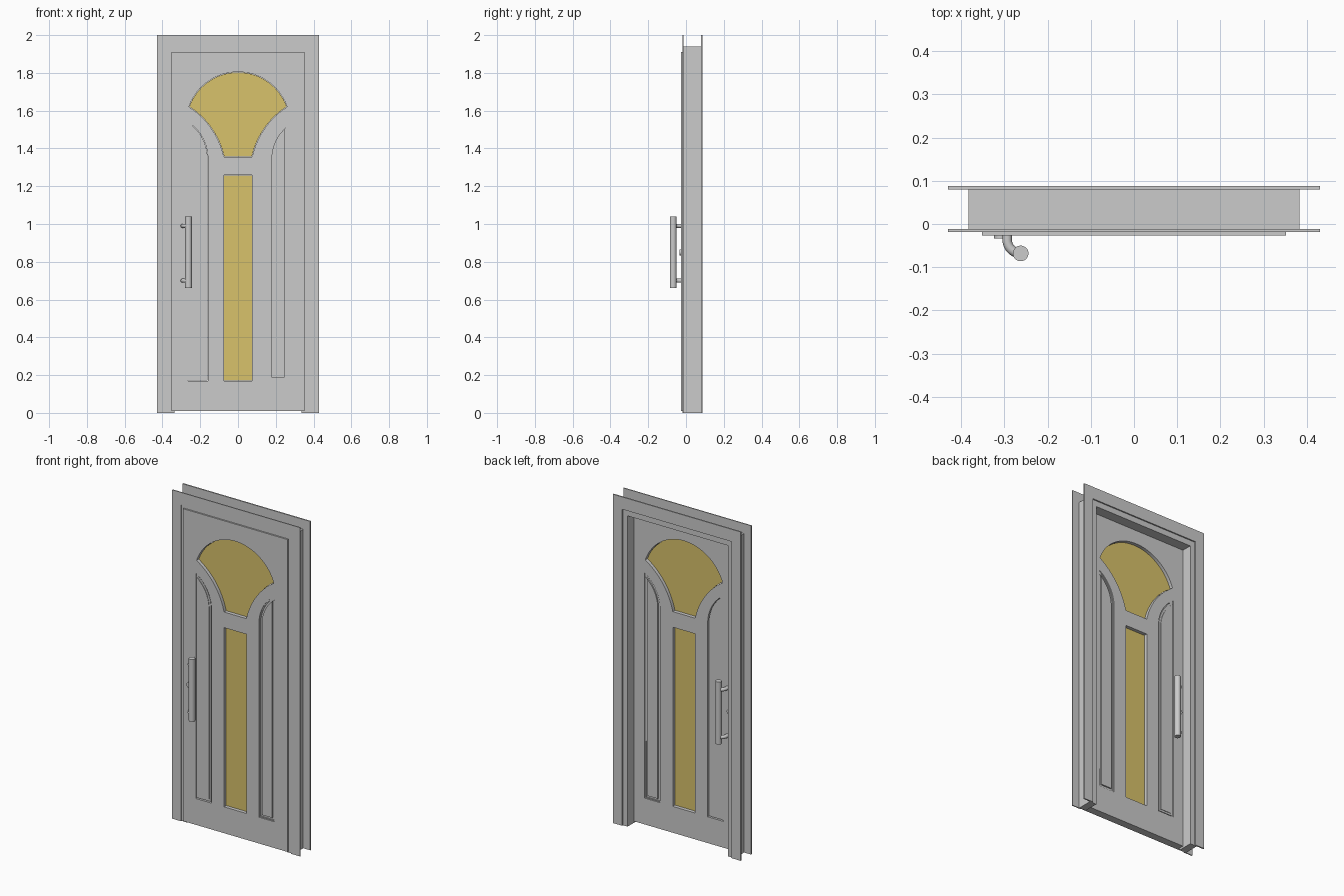
import bpy
import math
from mathutils import Vector

cube = bpy.data.objects.get("Cube")
if cube:
    bpy.data.objects.remove(cube, do_unlink=True)


def material(name, rgb):
    m = bpy.data.materials.new(name)
    m.use_nodes = True
    m.diffuse_color = (*rgb, 1)
    m.node_tree.nodes["Principled BSDF"].inputs["Base Color"].default_value = (*rgb, 1)
    return m


GREY = material("grey paint", (0.6, 0.6, 0.6))
GOLD = material("amber glass", (0.69, 0.54, 0.145))


def to_mesh(name, curve, mat, smooth=False):
    curve.materials.append(mat)
    ob = bpy.data.objects.new(name, curve)
    bpy.context.collection.objects.link(ob)
    bpy.ops.object.select_all(action="DESELECT")
    ob.select_set(True)
    bpy.context.view_layer.objects.active = ob
    if not smooth:
        ob.rotation_euler.x = math.pi / 2
    bpy.ops.object.convert(target="MESH")
    ob = bpy.context.object
    ob.name = name
    if smooth:
        bpy.ops.object.shade_smooth_by_angle(angle=math.radians(40))
    return ob


def plate(name, outlines, y0, y1, mat=GREY):
    """Upright plate with x-z outlines; outlines inside others become holes."""
    cu = bpy.data.curves.new(name, "CURVE")
    cu.dimensions = "2D"
    cu.fill_mode = "BOTH"
    cu.extrude = (y1 - y0) / 2
    for pts in outlines:
        sp = cu.splines.new("POLY")
        sp.points.add(len(pts) - 1)
        for p, (x, z) in zip(sp.points, pts):
            p.co = (x, z, 0, 1)
        sp.use_cyclic_u = True
        sp.use_smooth = False
    ob = to_mesh(name, cu, mat)
    ob.location.y = (y0 + y1) / 2
    return ob


def rect(x0, x1, z0, z1):
    return [(x0, z0), (x1, z0), (x1, z1), (x0, z1)]


def arc(a, b, sag, n=20):
    """Points from a to b, bulging by sag to the left of the direction a-b."""
    a, b = Vector(a), Vector(b)
    half = (b - a).length / 2
    d = (b - a).normalized()
    left = Vector((-d.y, d.x))
    r = (half * half + sag * sag) / (2 * abs(sag))
    s = math.copysign(1, sag)
    centre = (a + b) / 2 + left * (sag - s * r)
    th = math.asin(min(1, half / r))
    return [tuple(centre + d * r * math.sin(t) + left * s * r * math.cos(t))
            for t in (th * (2 * i / n - 1) for i in range(n + 1))]


def inset(pts, dist):
    """Shrink an outline by moving each corner along its mitre."""
    v = [Vector(p) for p in pts]
    area = sum(p.cross(q) for p, q in zip(v, v[1:] + v[:1]))
    s = math.copysign(dist, area)
    out = []
    for i, p in enumerate(v):
        e, f = (p - v[i - 1]).normalized(), (v[(i + 1) % len(v)] - p).normalized()
        n1, n2 = Vector((-e.y, e.x)), Vector((-f.y, f.x))
        out.append(tuple(p + (n1 + n2) * s / max(0.3, 1 + n1.dot(n2))))
    return out


def mirror(pts):
    return [(-x, z) for x, z in reversed(pts)]


def surround(name, w, top, iw, itop, y0, y1):
    plate(name, [[(-w, 0), (-iw, 0), (-iw, itop), (iw, itop), (iw, 0),
                  (w, 0), (w, top), (-w, top)]], y0, y1)


# Frame: jamb with a casing on each side
surround("front_casing", 0.43, 2.0, 0.37, 1.925, -0.018, -0.012)
surround("jamb", 0.383, 1.94, 0.337, 1.89, -0.0125, 0.08)
surround("back_casing", 0.43, 2.0, 0.368, 1.925, 0.08, 0.088)

# Openings in the leaf
lower_light = rect(-0.075, 0.075, 0.17, 1.26)
fan_side = arc((0.075, 1.355), (0.26, 1.62), 0.032)
fan_light = (fan_side + arc((0.26, 1.62), (-0.26, 1.62), -0.185, 40)[1:-1]
             + mirror(fan_side))
side_panel = ([(0.265, 0.17), (0.265, 1.54)]
              + arc((0.265, 1.54), (0.16, 1.36), -0.025)[1:] + [(0.16, 0.17)])
panels = {"left": side_panel, "right": mirror(side_panel)}
holes = [lower_light, fan_light, *panels.values()]

# Door leaf with a rebated front lip
plate("leaf_lip", [rect(-0.352, 0.352, 0.01, 1.91)] + holes, -0.027, -0.018)
plate("leaf_body", [rect(-0.335, 0.335, 0.01, 1.888)] + holes, -0.018, 0.02)

# Glazing
plate("lower_glass", [inset(lower_light, -0.002)], -0.009, 0.002, GOLD)
plate("fan_glass", [inset(fan_light, -0.002)], -0.009, 0.002, GOLD)

# Side panels: recessed board, raised field, thin edge moulding
for side, pts in panels.items():
    plate(side + "_panel_board", [inset(pts, -0.002)], -0.017, 0.01)
    plate(side + "_panel_field", [inset(pts, 0.018)], -0.025, 0.018)
    plate(side + "_panel_moulding", [pts, inset(pts, 0.006)], -0.022, 0.015)


def cylinder(name, r, depth, loc, rot=(0, 0, 0)):
    bpy.ops.mesh.primitive_cylinder_add(vertices=32, radius=r, depth=depth,
                                        location=loc, rotation=rot)
    ob = bpy.context.object
    ob.name = name
    ob.data.materials.append(GREY)
    bpy.ops.object.shade_smooth_by_angle(angle=math.radians(40))


def post(name, path, z):
    cu = bpy.data.curves.new(name, "CURVE")
    cu.dimensions = "3D"
    cu.bevel_depth = 0.011
    cu.bevel_resolution = 4
    cu.use_fill_caps = True
    sp = cu.splines.new("POLY")
    sp.points.add(len(path) - 1)
    for p, (x, y) in zip(sp.points, path):
        p.co = (x, y, z, 1)
    to_mesh(name, cu, GREY, smooth=True)


# Pull handles on both faces of the leaf
for face, surface, out in (("front", -0.027, -1), ("back", 0.02, 1)):
    path = [(-0.293, surface - out * 0.003)]
    for i in range(11):
        t = math.pi / 2 * i / 10
        path.append((-0.262 - 0.031 * math.cos(t),
                     surface + out * (0.01 + 0.031 * math.sin(t))))
    for label, z in (("lower", 0.70), ("upper", 0.99)):
        post(f"{face}_{label}_handle_post", path, z)
    cylinder(face + "_handle_bar", 0.018, 0.38, (-0.262, surface + out * 0.041, 0.85))
    cylinder(face + "_lock_rose", 0.016, 0.008, (-0.308, surface + out * 0.003, 0.85),
             (math.pi / 2, 0, 0))
